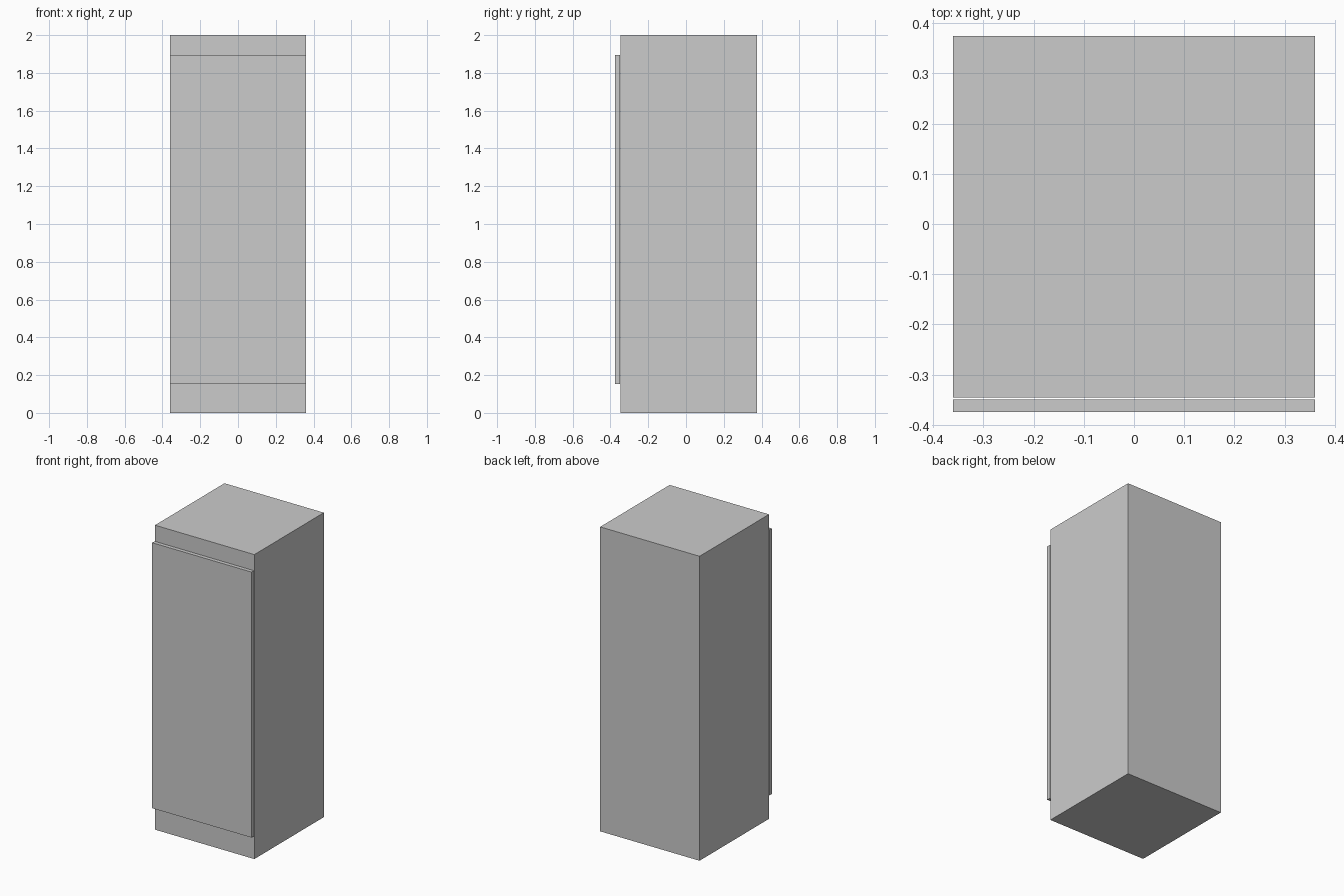
import bpy

if "Cube" in bpy.data.objects:
    bpy.data.objects.remove(bpy.data.objects["Cube"])


def box(name, x, y, z):
    """Add a box from its (min, max) range on each axis."""
    bpy.ops.mesh.primitive_cube_add(size=1)
    obj = bpy.context.object
    obj.name = name
    ranges = (x, y, z)
    obj.location = [(a + b) / 2 for a, b in ranges]
    obj.scale = [b - a for a, b in ranges]
    bpy.ops.object.transform_apply(location=False, rotation=False, scale=True)
    return obj


HALF_WIDTH = 0.361

# Main cabinet
box("cabinet_body", (-HALF_WIDTH, HALF_WIDTH), (-0.346, 0.375), (0, 2))

# Door panel, standing a hair off the cabinet front
box("door", (-HALF_WIDTH, HALF_WIDTH), (-0.375, -0.35), (0.152, 1.896))
